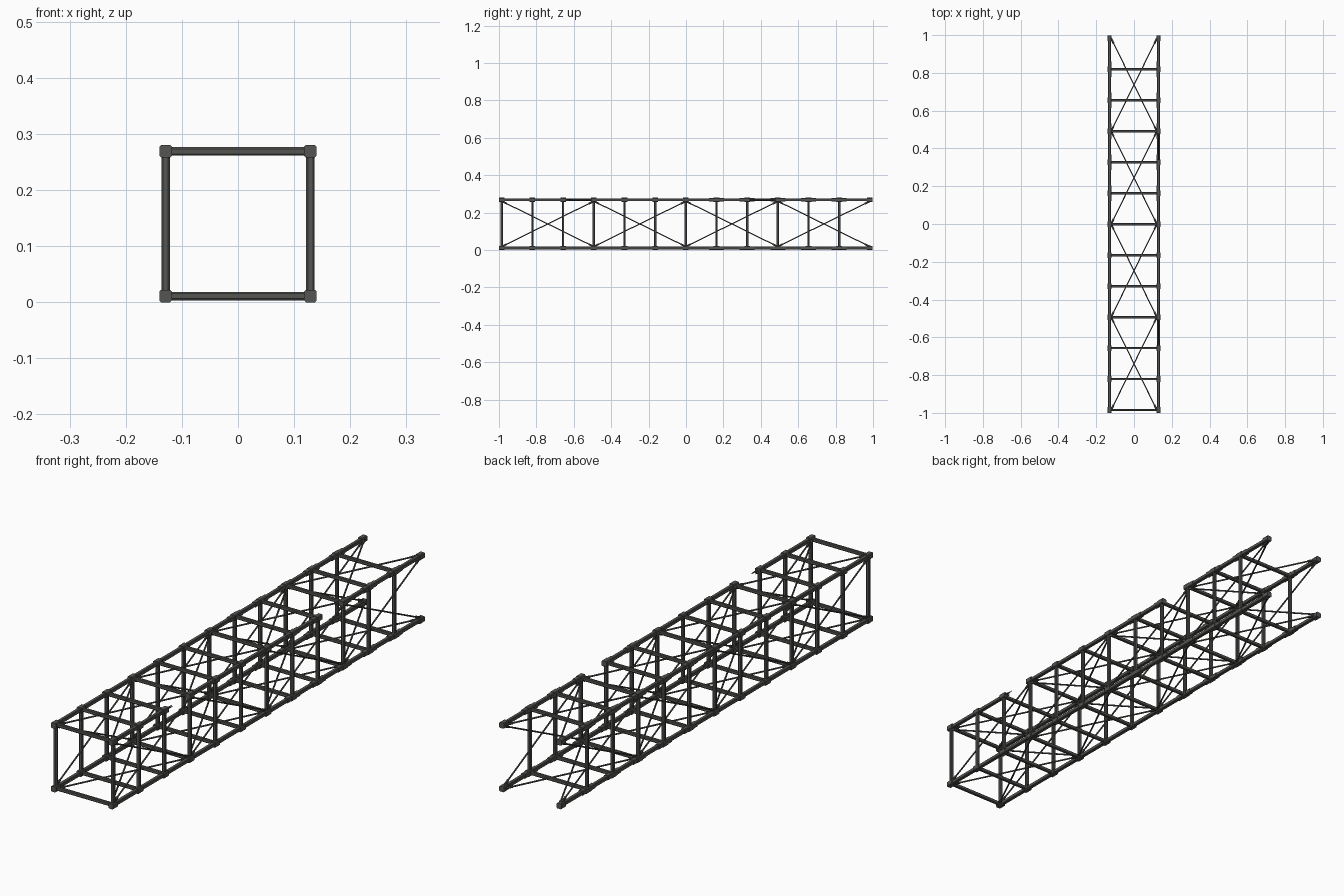
import bpy, bmesh, random
from mathutils import Vector

if "Cube" in bpy.data.objects:
    bpy.data.objects.remove(bpy.data.objects["Cube"])

random.seed(4)
C, ZM, PITCH, Y0 = 0.129, 0.14, 0.164, -0.985   # corner offset, mid height, bay length, first frame
ys = [Y0 + PITCH * i for i in range(13)]
GAPS = (2, 8)                                   # missing bays of the upper right longeron
corners = [(-1, -1), (1, -1), (1, 1), (-1, 1)]


def pt(c, y, off=C):
    return Vector((c[0] * off, y, ZM + c[1] * off))


def bar(bm, a, b, w, h, side, bevel=0.25, taper=1.0):
    """Prism with chamfered corners from a to b; w is along 'side', h across it."""
    d = (b - a).normalized()
    u = Vector(side)
    u = (u - d * u.dot(d)).normalized()
    v = d.cross(u)
    k = 1 - 2 * bevel
    prof = [(1, k), (k, 1), (-k, 1), (-1, k), (-1, -k), (-k, -1), (k, -1), (1, -k)]
    rings = [[bm.verts.new(p + u * (x * w / 2 * s) + v * (z * h / 2 * s)) for x, z in prof]
             for p, s in ((a, 1), (b, taper))]
    bm.faces.new(rings[0][::-1])
    bm.faces.new(rings[1])
    for i in range(8):
        j = (i + 1) % 8
        bm.faces.new((rings[0][i], rings[0][j], rings[1][j], rings[1][i]))


def finish(bm, name):
    bmesh.ops.recalc_face_normals(bm, faces=bm.faces)
    me = bpy.data.meshes.new(name)
    bm.to_mesh(me)
    bm.free()
    ob = bpy.data.objects.new(name, me)
    bpy.context.collection.objects.link(ob)
    me.materials.append(mat)


mat = bpy.data.materials.new("dark_grey")
mat.diffuse_color = (0.09, 0.09, 0.085, 1)
mat.use_nodes = True
mat.node_tree.nodes["Principled BSDF"].inputs["Base Color"].default_value = mat.diffuse_color

# Four longerons; the upper right one has two bays missing
bm = bmesh.new()
for c in corners:
    runs = [(ys[0] - 0.012, ys[12] + 0.014)]
    if c == (1, 1):
        runs = [(runs[0][0], ys[2] + 0.012), (ys[3] - 0.012, ys[8] + 0.012),
                (ys[9] - 0.012, runs[0][1])]
    for a, b in runs:
        bar(bm, pt(c, a), pt(c, b), 0.015, 0.015, (1, 0, 0), 0.14)
finish(bm, "longerons")

# Square frames of struts at each station, open at the rear
bm = bmesh.new()
for y in ys[:12]:
    for i in range(4):
        a, b = pt(corners[i], y), pt(corners[(i + 1) % 4], y)
        bar(bm, a, b, 0.012, 0.015, (0, 1, 0), 0.2)
finish(bm, "frame_struts")

# Corner sockets, with longer splice sleeves in the rear half
bm = bmesh.new()
for c in corners:
    for i, y in enumerate(ys):
        n = 0.015
        bar(bm, pt(c, y - n), pt(c, y + n), 0.022, 0.022, (1, 0, 0), 0.13)
        if 7 <= i <= 11:
            lo, hi = 0.04, 0.04
            if c == (1, 1) and i in GAPS:
                hi = n
            if c == (1, 1) and i - 1 in GAPS:
                lo = n
            bar(bm, pt(c, y - lo), pt(c, y + hi), 0.019, 0.019, (1, 0, 0), 0.13)
finish(bm, "corner_sockets")

# Crossed bracing wires over three bays on all four sides, with end lugs
wires, lugs = bmesh.new(), bmesh.new()
for k in range(0, 12, 3):
    for i in range(4):
        p, q = corners[i], corners[(i + 1) % 4]
        face_n = Vector((p[0] + q[0], 0, p[1] + q[1])) / 2
        for s, e in ((p, q), (q, p)):
            ends = []
            for c, y in ((s, ys[k]), (e, ys[k + 3])):
                mid = Vector((face_n.x * C, y, ZM + face_n.z * C))
                ends.append(pt(c, y).lerp(mid, 0.06))
            a, b = ends
            bar(wires, a, b, 0.006, 0.006, face_n, 0.29)
            d = (b - a).normalized() * 0.03
            bar(lugs, a, a + d, 0.008, 0.010, face_n)
            bar(lugs, b, b - d, 0.008, 0.010, face_n)
finish(wires, "bracing_wires")
finish(lugs, "wire_lugs")

# Splintered stub at the break
bm = bmesh.new()
for _ in range(5):
    r = lambda s: random.uniform(-s, s)
    a = pt((1, 1), ys[2] + 0.008) + Vector((r(0.004), 0, r(0.004)))
    b = a + Vector((r(0.004), random.uniform(0.02, 0.045), r(0.004)))
    bar(bm, a, b, 0.006, 0.006, (1, 0, 0), 0.25, 0.2)
finish(bm, "broken_stub")
